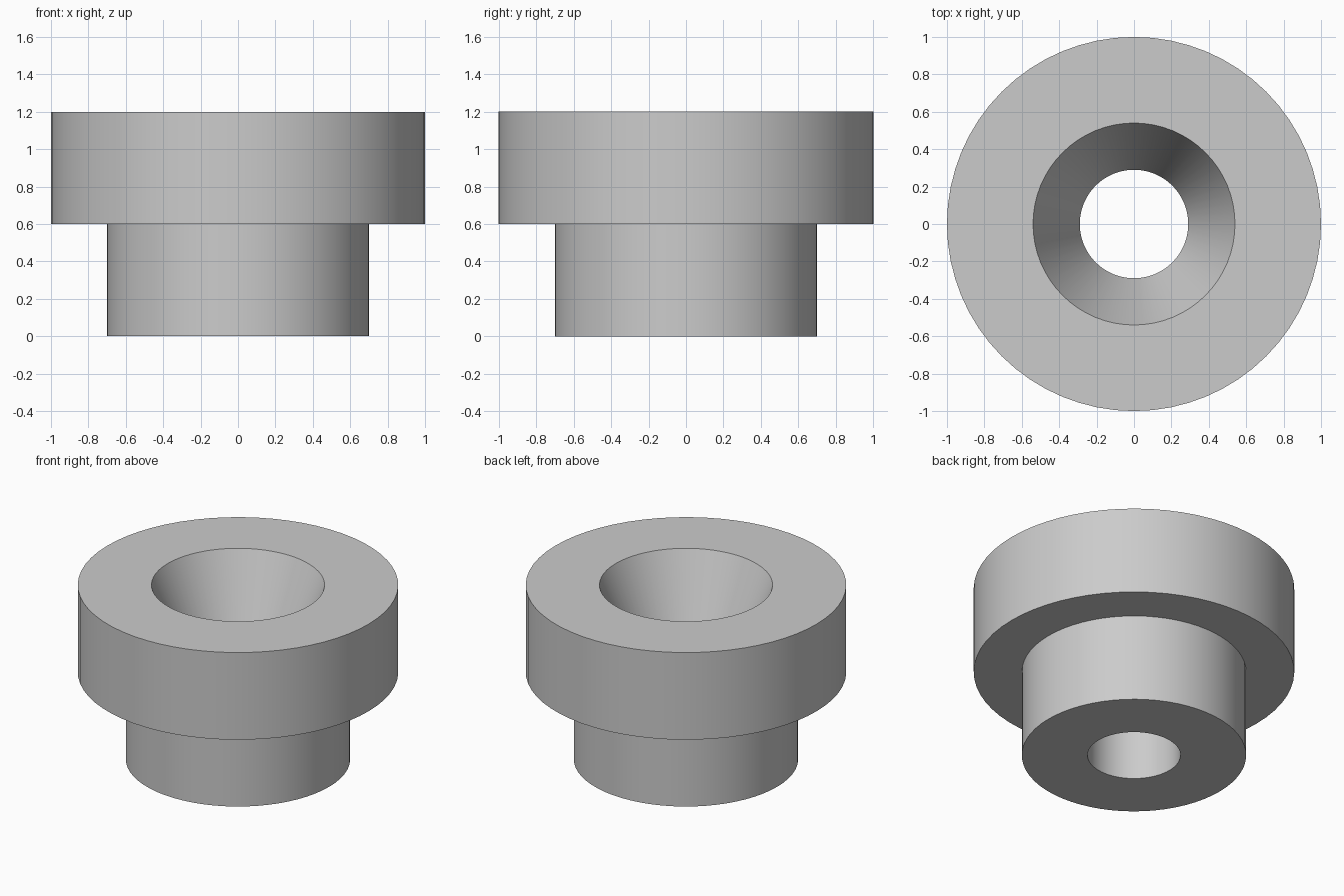
import bpy
import bmesh
import math

cube = bpy.data.objects.get("Cube")
if cube:
    bpy.data.objects.remove(cube, do_unlink=True)

SEGMENTS = 64

# Plain grey material
grey = bpy.data.materials.new("plain_grey")
grey.use_nodes = True
colour = (0.6, 0.6, 0.6, 1.0)
grey.diffuse_color = colour
grey.node_tree.nodes["Principled BSDF"].inputs["Base Color"].default_value = colour


def lathe(name, profile, material):
    """Revolve a closed (radius, height) profile around z."""
    bm = bmesh.new()
    rings = []
    for i in range(SEGMENTS):
        a = 2 * math.pi * i / SEGMENTS
        rings.append([bm.verts.new((r * math.cos(a), r * math.sin(a), z))
                      for r, z in profile])
    n = len(profile)
    for i in range(SEGMENTS):
        here, there = rings[i], rings[(i + 1) % SEGMENTS]
        for j in range(n):
            k = (j + 1) % n
            bm.faces.new((here[j], there[j], there[k], here[k]))
    bmesh.ops.recalc_face_normals(bm, faces=bm.faces)
    mesh = bpy.data.meshes.new(name)
    bm.to_mesh(mesh)
    bm.free()
    mesh.materials.append(material)
    obj = bpy.data.objects.new(name, mesh)
    bpy.context.collection.objects.link(obj)
    bpy.ops.object.select_all(action="DESELECT")
    obj.select_set(True)
    bpy.context.view_layer.objects.active = obj
    bpy.ops.object.shade_smooth_by_angle(angle=math.radians(20))
    return obj


# Stepped bushing: narrow shank, wide head, straight bore, tapered mouth
lathe("flanged_bushing", [
    (0.29, 0.0), (0.7, 0.0), (0.7, 0.6), (1.0, 0.6),
    (1.0, 1.2), (0.54, 1.2), (0.29, 0.6),
], grey)
